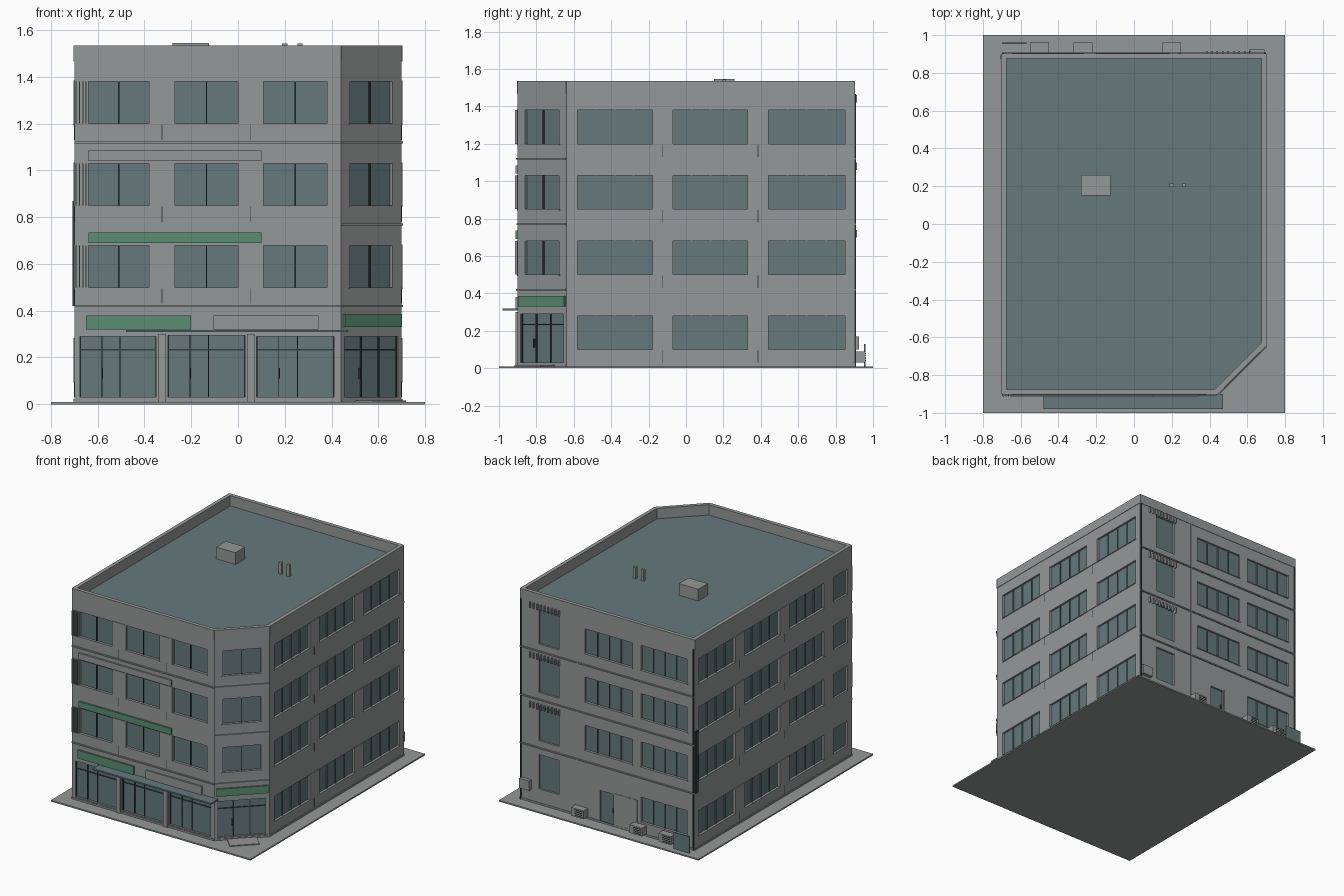
import bpy, bmesh, math
from mathutils import Vector

if "Cube" in bpy.data.objects:
    bpy.data.objects.remove(bpy.data.objects["Cube"])

def material(name, rgb):
    m = bpy.data.materials.new(name)
    m.diffuse_color = (*rgb, 1)
    m.use_nodes = True
    m.node_tree.nodes["Principled BSDF"].inputs["Base Color"].default_value = m.diffuse_color
    return m

WALL = material("wall grey", (0.30, 0.315, 0.315))
GLASS = material("blue grey glass", (0.13, 0.19, 0.20))
GREEN = material("sign green", (0.10, 0.27, 0.175))
DARK = material("dark metal", (0.035, 0.05, 0.05))
parts = {}

def part(name, mat):
    if name not in parts:
        parts[name] = (bmesh.new(), mat)
    return parts[name][0]

def quad(bm, pts):
    bm.faces.new([bm.verts.new(p) for p in pts])

class Facade:
    """Wall plane: c is the world coordinate along it, d the distance outwards."""
    def __init__(self, start, direction, c0, k, length):
        self.p, self.u = Vector((*start, 0)), Vector((*direction, 0)).normalized()
        self.n = Vector((self.u.y, -self.u.x, 0))
        self.c0, self.k, self.length = c0, k, length

    def at(self, c, z, d=0):
        return self.p + self.u * ((c - self.c0) * self.k) + self.n * d + Vector((0, 0, z))

    def end(self):
        return self.c0 + self.length / self.k

    def box(self, name, mat, a, b, z0, z1, d0, d1):
        if (b - a) * self.k < 0:
            a, b = b, a
        bm = part(name, mat)
        v = [bm.verts.new(self.at(c, z, d)) for d in (d0, d1)
             for c, z in ((a, z0), (b, z0), (b, z1), (a, z1))]
        for f in ((3, 2, 1, 0), (4, 5, 6, 7), (0, 1, 5, 4), (1, 2, 6, 5), (2, 3, 7, 6), (3, 0, 4, 7)):
            bm.faces.new([v[i] for i in f])

    def wall(self, name, openings, depth=0.014):
        """Wall sheet with openings, reveals and recessed glass."""
        bm, gl = part(name, WALL), part("window_glass", GLASS)
        ops = [(min(a, b, key=lambda c: c * self.k), max(a, b, key=lambda c: c * self.k), z0, z1)
               for a, b, z0, z1 in openings]
        cs = sorted({self.c0, self.end(), *[c for o in ops for c in o[:2]]}, key=lambda c: c * self.k)
        zs = sorted({0.01, 1.535, *[z for o in ops for z in o[2:]]})
        for a, b in zip(cs, cs[1:]):
            for z0, z1 in zip(zs, zs[1:]):
                c, z = (a + b) / 2, (z0 + z1) / 2
                if not any(min(o[:2]) < c < max(o[:2]) and o[2] < z < o[3] for o in ops):
                    quad(bm, [self.at(a, z0), self.at(b, z0), self.at(b, z1), self.at(a, z1)])
        for a, b, z0, z1 in ops:
            rim = [(a, z0), (b, z0), (b, z1), (a, z1)]
            quad(gl, [self.at(c, z, -depth) for c, z in rim])
            for p, q in zip(rim, rim[1:] + rim[:1]):
                quad(bm, [self.at(*p), self.at(*p, -depth), self.at(*q, -depth), self.at(*q)])

R2 = math.sqrt(2)
front = Facade((-0.7, -0.9), (1, 0), -0.7, 1, 1.14)
corner = Facade((0.44, -0.9), (1, 1), 0.44, R2, 0.26 * R2)
right = Facade((0.7, -0.64), (0, 1), -0.64, 1, 1.54)
back = Facade((0.7, 0.9), (-1, 0), 0.7, -1, 1.4)
left = Facade((-0.7, 0.9), (0, -1), 0.9, -1, 1.8)

UPPER = [(0.5, 0.68), (0.85, 1.03), (1.2, 1.38)]
ALL = [(0.1, 0.28)] + UPPER

def grid(spans, floors):
    return [(a, b, z0, z1) for a, b in spans for z0, z1 in floors]

front_bays = [(-0.64, -0.38), (-0.27, 0.0), (0.11, 0.38)]
shops = [(-0.675, -0.35, 0.03, 0.29), (-0.3, 0.03, 0.03, 0.295), (0.08, 0.41, 0.03, 0.29)]
entry = (0.455, 0.685, 0.03, 0.29)
side_bays = [(-0.58, -0.18), (-0.07, 0.33), (0.44, 0.85)]
back_bays = [(0.18, -0.2), (-0.27, -0.64)]
stair = [(0.55, 0.39, z, z + 0.25) for z in (0.47, 0.82, 1.17)] + [(0.55, 0.39, 0.12, 0.37)]
back_door = (0.06, -0.05, 0.012, 0.24)

# Walls
front.wall("front_wall", grid(front_bays, UPPER) + shops)
corner.wall("corner_wall", grid([(0.48, 0.66)], UPPER) + [entry])
right.wall("right_wall", grid(side_bays, ALL))
left.wall("left_wall", grid(side_bays + [(-0.85, -0.69)], ALL))
back.wall("back_wall", grid(back_bays, UPPER) + grid([back_bays[1]], ALL[:1]) + stair + [back_door])

# Mullions and sills
def dress(f, spans, floors, n, mat):
    for a, b, z0, z1 in grid(spans, floors):
        for i in range(1, n):
            c = a + (b - a) * i / n
            f.box("mullions_" + mat.name.split()[0], mat, c - 0.0025, c + 0.0025, z0, z1, -0.014, -0.006)
        f.box("window_sills", WALL, a - math.copysign(0.005, b - a), b + math.copysign(0.005, b - a),
              z0 - 0.006, z0, -0.012, 0.004)

dress(front, front_bays, UPPER, 2, DARK)
dress(corner, [(0.48, 0.66)], UPPER, 2, DARK)
for f in (right, left):
    dress(f, side_bays, ALL, 4, GLASS)
dress(back, back_bays, UPPER, 4, GLASS)
dress(back, back_bays[1:], ALL[:1], 4, GLASS)

# Piers between windows, with joints below
for f, piers, floors in ((front, ((-0.375, -0.275), (0.005, 0.105)), UPPER),
                         (right, ((-0.18, -0.07), (0.33, 0.44)), ALL),
                         (left, ((-0.18, -0.07), (0.33, 0.44)), ALL)):
    for a, b, z0, z1 in grid(piers, floors):
        f.box("window_piers", WALL, a, b, z0 - 0.004, z1 + 0.004, 0, 0.004)
        m = (a + b) / 2
        f.box("wall_joints", DARK, m - 0.0015, m + 0.0015, z0 - 0.07, z0 - 0.004, 0, 0.001)

# Shopfronts: mullions, transom, handles and columns
for a, b, z0, z1 in shops + [entry]:
    f = corner if a > 0.44 else front
    f.box("shop_transoms", DARK, a, b, 0.231, 0.237, -0.014, -0.008)
    for t in (0.0, 0.28, 0.52, 0.99) if f is front else (0.0, 0.33, 0.66, 0.99):
        c = a + (b - a) * t
        f.box("shop_mullions", DARK, c, c + 0.004, z0, z1, -0.014, -0.007)
    c = a + (b - a) * 0.29
    f.box("door_handles", DARK, c, c + 0.004, 0.11, 0.155, -0.01, 0.0)
for c in (-0.325, 0.055):
    front.box("shop_columns", WALL, c - 0.016, c + 0.016, 0.01, 0.3, 0, 0.012)

# Ledges and parapet band
for f in (front, corner, right, back, left):
    e = f.end()
    f.box("parapet_band", WALL, f.c0, e, 1.465, 1.535, 0, 0.003)
    f.box("plinth", WALL, f.c0, e, 0.01, 0.022, 0, 0.004)
    heights = {front: (0.42, 1.12), corner: (0.42, 0.77, 1.12), back: (0.42, 0.77, 1.12)}.get(f, ())
    for z in heights:
        f.box("ledges", WALL, f.c0, e, z - 0.005, z + 0.004, 0, 0.008)

# Signs and canopy
front.box("shop_sign_green", GREEN, -0.65, -0.2, 0.32, 0.38, 0, 0.012)
front.box("shop_sign_grey", WALL, -0.105, 0.345, 0.32, 0.38, 0, 0.012)
front.box("first_floor_sign", GREEN, -0.64, 0.1, 0.69, 0.735, 0, 0.012)
front.box("second_floor_sign", WALL, -0.64, 0.1, 1.04, 1.085, 0, 0.012)
corner.box("corner_sign", GREEN, 0.45, 0.695, 0.33, 0.385, 0, 0.01)
front.box("canopy", GLASS, -0.48, 0.47, 0.308, 0.318, 0, 0.08)
corner.box("entrance_step", WALL, 0.5, 0.64, 0.01, 0.016, 0, 0.11)

# Front corner fins
for i in range(4):
    for z0, z1 in UPPER:
        front.box("front_fins", WALL, -0.695 + i * 0.014, -0.689 + i * 0.014, z0, z1, 0, 0.014)

# Back: stair louvres, pilaster, pipes, units, meter box and screen
for z in (0.70, 1.06, 1.42):
    for i in range(9):
        c = 0.38 + i * 0.029
        back.box("stair_louvres", WALL, c, c + 0.008, z, z + 0.04, 0, 0.015)
back.box("stair_pilaster", WALL, 0.245, 0.235, 0.01, 1.465, 0, 0.004)
back.box("back_panel", WALL, -0.06, -0.24, 0.01, 0.25, 0, 0.003)
back.box("door_handle_back", DARK, -0.035, -0.04, 0.1, 0.13, -0.014, -0.006)
for c in (0.693, -0.693):
    back.box("drain_pipes", DARK, c - 0.004, c + 0.004, 0.01, 1.465, 0, 0.008)
left.box("side_pipe", DARK, 0.87, 0.895, 0.42, 0.87, 0, 0.008)
for c in (-0.5, -0.27, 0.2):
    back.box("cooling_units", WALL, c - 0.05, c + 0.05, 0.03, 0.09, 0.008, 0.06)
    for i in range(4):
        z = 0.038 + i * 0.013
        back.box("unit_grilles", DARK, c - 0.042, c + 0.02, z, z + 0.005, 0.06, 0.062)
back.box("meter_box", WALL, 0.69, 0.61, 0.1, 0.17, 0, 0.025)
back.box("screen_panel", GLASS, -0.7, -0.57, 0.01, 0.13, 0.053, 0.06)

# Roof deck, parapet top and inner faces
outer = [(-0.7, -0.9), (0.44, -0.9), (0.7, -0.64), (0.7, 0.9), (-0.7, 0.9)]
inner = [(-0.675, -0.875), (0.43, -0.875), (0.675, -0.63), (0.675, 0.875), (-0.675, 0.875)]
quad(part("roof_deck", GLASS), [(x, y, 1.46) for x, y in inner])
bm = part("parapet", WALL)
for i in range(5):
    j = (i + 1) % 5
    quad(bm, [(*outer[i], 1.535), (*outer[j], 1.535), (*inner[j], 1.535), (*inner[i], 1.535)])
    quad(bm, [(*inner[i], 1.535), (*inner[j], 1.535), (*inner[j], 1.46), (*inner[i], 1.46)])

# Rooftop hatch, vents and ground slab, measured from the front plane
front.box("roof_hatch", WALL, -0.28, -0.125, 1.46, 1.545, -1.16, -1.05)
for c in (0.2, 0.265):
    front.box("roof_vents", WALL, c - 0.011, c + 0.011, 1.46, 1.543, -1.115, -1.095)
front.box("pavement", WALL, -0.8, 0.8, 0, 0.01, -1.9, 0.1)

for name, (bm, mat) in parts.items():
    me = bpy.data.meshes.new(name)
    bm.to_mesh(me)
    bm.free()
    me.materials.append(mat)
    bpy.context.collection.objects.link(bpy.data.objects.new(name, me))
